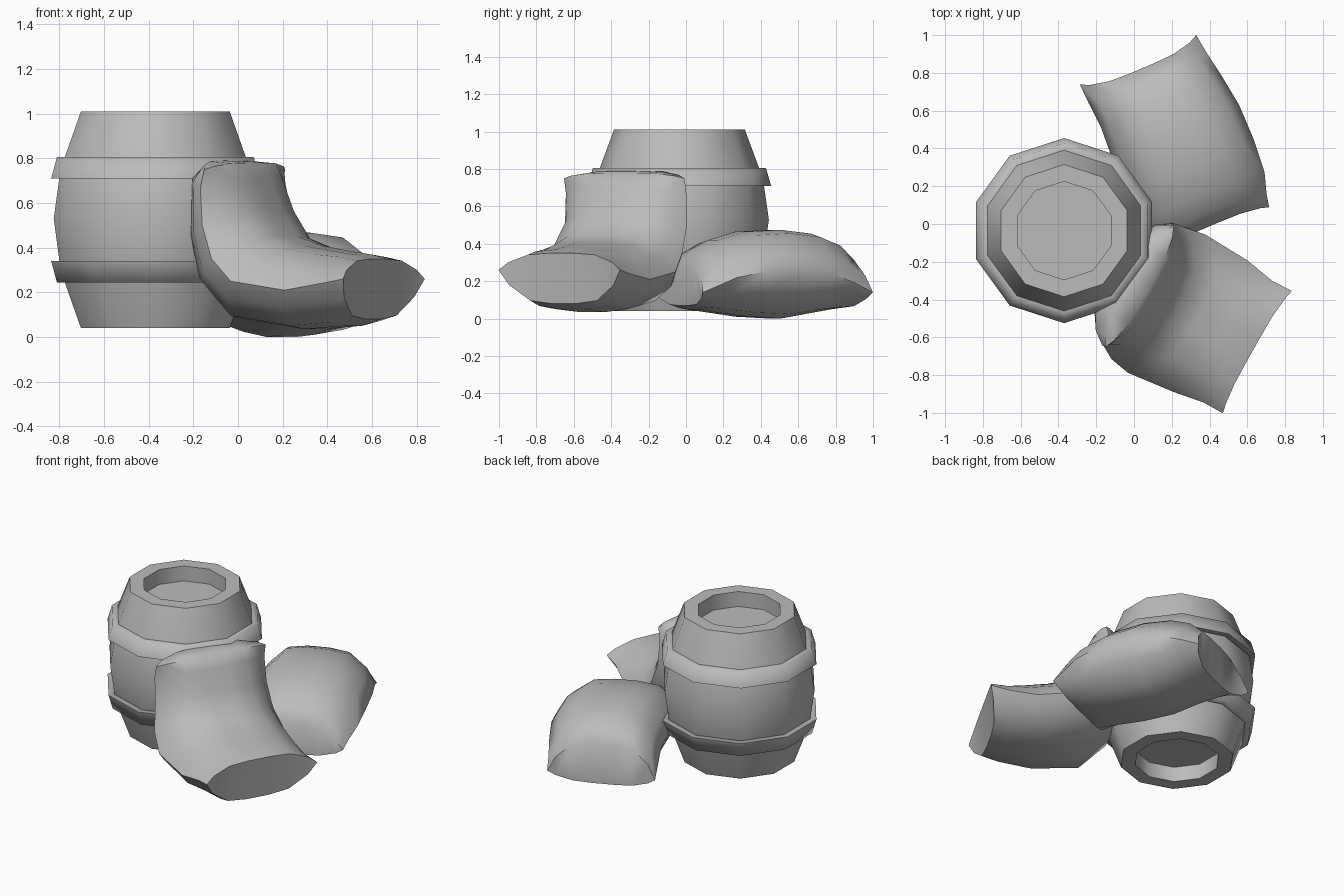
import bpy, bmesh, math
from mathutils import Vector

cube = bpy.data.objects.get("Cube")
if cube:
    bpy.data.objects.remove(cube, do_unlink=True)

# Single plain grey material
grey = bpy.data.materials.new("plain grey")
grey.use_nodes = True
COLOUR = (0.5, 0.5, 0.5, 1)
grey.diffuse_color = COLOUR
grey.node_tree.nodes["Principled BSDF"].inputs["Base Color"].default_value = COLOUR


def finish(name, bm, angle):
    bmesh.ops.recalc_face_normals(bm, faces=bm.faces)
    mesh = bpy.data.meshes.new(name)
    bm.to_mesh(mesh)
    bm.free()
    mesh.materials.append(grey)
    obj = bpy.data.objects.new(name, mesh)
    bpy.context.collection.objects.link(obj)
    bpy.ops.object.select_all(action="DESELECT")
    obj.select_set(True)
    bpy.context.view_layer.objects.active = obj
    bpy.ops.object.shade_smooth_by_angle(angle=math.radians(angle))
    return obj


def bridge(bm, a, b):
    for i in range(len(a)):
        j = (i + 1) % len(a)
        bm.faces.new((a[i], a[j], b[j], b[i]))


SIDES = 10
BARREL = Vector((-0.37, -0.035, 0))


def lathe(name, profile, angle, closed=False):
    """Revolve (radius, height) points into a ten-sided solid."""
    bm = bmesh.new()
    rings = []
    for r, z in profile:
        angles = [math.pi / 2 + math.tau * i / SIDES for i in range(SIDES)]
        rings.append([bm.verts.new(BARREL + Vector((r * math.cos(a), r * math.sin(a), z)))
                      for a in angles])
    for a, b in zip(rings, rings[1:]):
        bridge(bm, a, b)
    if closed:
        bridge(bm, rings[-1], rings[0])
    else:
        bm.faces.new(rings[0])
        bm.faces.new(rings[-1])
    return finish(name, bm, angle)


# Barrel body with a recessed lid and base
lathe("barrel_body", [(0.26, 0.14), (0.26, 0.04), (0.35, 0.04), (0.426, 0.245),
                      (0.452, 0.345), (0.478, 0.53), (0.452, 0.71), (0.426, 0.805),
                      (0.35, 1.01), (0.26, 1.01), (0.26, 0.91)], 40)

# Mirrored hoops with softened outer edges
MIDDLE = 0.525
for name, side in (("lower_hoop", -1), ("upper_hoop", 1)):
    lathe(name, [(r, MIDDLE + side * h) for r, h in
                 ((0.44, 0.185), (0.49, 0.185), (0.463, 0.28), (0.42, 0.28))], 80, closed=True)

STEPS = [-1, -0.86, -0.55, -0.2, 0.2, 0.55, 0.86, 1]


def sack(name, origin, across, along, stations):
    """Loft a stuffed sack: widths left/right, then seam, upper and lower (run, height)."""
    origin, across, along = Vector(origin), Vector(across), Vector(along)
    bm = bmesh.new()
    n = len(STEPS)
    rings = []
    for left, right, seam, upper, lower in stations:
        def point(t, target):
            bulge = 1 - t ** 4
            run, height = Vector(seam).lerp(Vector(target), bulge)
            width = t * (left if t < 0 else right)
            return bm.verts.new(origin + across * width + along * run + Vector((0, 0, height)))
        rings.append([point(t, upper) for t in STEPS]
                     + [point(t, lower) for t in reversed(STEPS[1:-1])])
    for a, b in zip(rings, rings[1:]):
        bridge(bm, a, b)
    # Stitch both open ends shut
    for ring in (rings[0], rings[-1]):
        for i in range(n - 1):
            quad = [ring[i], ring[i + 1], ring[-i - 1], ring[-i]]
            bm.faces.new(list(dict.fromkeys(quad)))
    return finish(name, bm, 60)


# Sack slumped against the barrel
sack("leaning_sack", (0.03, -0.33, 0), (0.49, 0.87, 0), (0.87, -0.49, 0), [
    (0.37, 0.37, (0, 0.75), (0.05, 0.78), (-0.07, 0.79)),
    (0.37, 0.37, (-0.02, 0.67), (0.09, 0.71), (-0.17, 0.72)),
    (0.37, 0.38, (-0.01, 0.5), (0.15, 0.57), (-0.18, 0.45)),
    (0.41, 0.39, (0.06, 0.35), (0.23, 0.45), (-0.12, 0.25)),
    (0.43, 0.41, (0.17, 0.25), (0.35, 0.41), (0.05, 0.08)),
    (0.4, 0.4, (0.43, 0.21), (0.5, 0.385), (0.35, 0.035)),
    (0.37, 0.37, (0.6, 0.24), (0.61, 0.37), (0.56, 0.05)),
    (0.37, 0.375, (0.715, 0.26), (0.69, 0.35), (0.66, 0.08)),
])

# Sack lying flat behind it
sack("lying_sack", (0.025, 0.86, 0), (0.92, 0.39, 0), (0.39, -0.92, 0), [
    (0.335, 0.335, (-0.01, 0.14), (0.04, 0.33), (0.04, 0.06)),
    (0.33, 0.35, (0.1, 0.19), (0.12, 0.41), (0.12, 0.05)),
    (0.32, 0.375, (0.24, 0.24), (0.24, 0.455), (0.24, 0.03)),
    (0.33, 0.4, (0.42, 0.265), (0.42, 0.475), (0.42, 0)),
    (0.34, 0.4, (0.62, 0.255), (0.62, 0.465), (0.62, 0.01)),
    (0.34, 0.385, (0.8, 0.22), (0.78, 0.42), (0.8, 0.035)),
    (0.335, 0.35, (0.91, 0.17), (0.89, 0.36), (0.91, 0.05)),
    (0.335, 0.335, (0.98, 0.14), (0.95, 0.28), (0.95, 0.07)),
])
